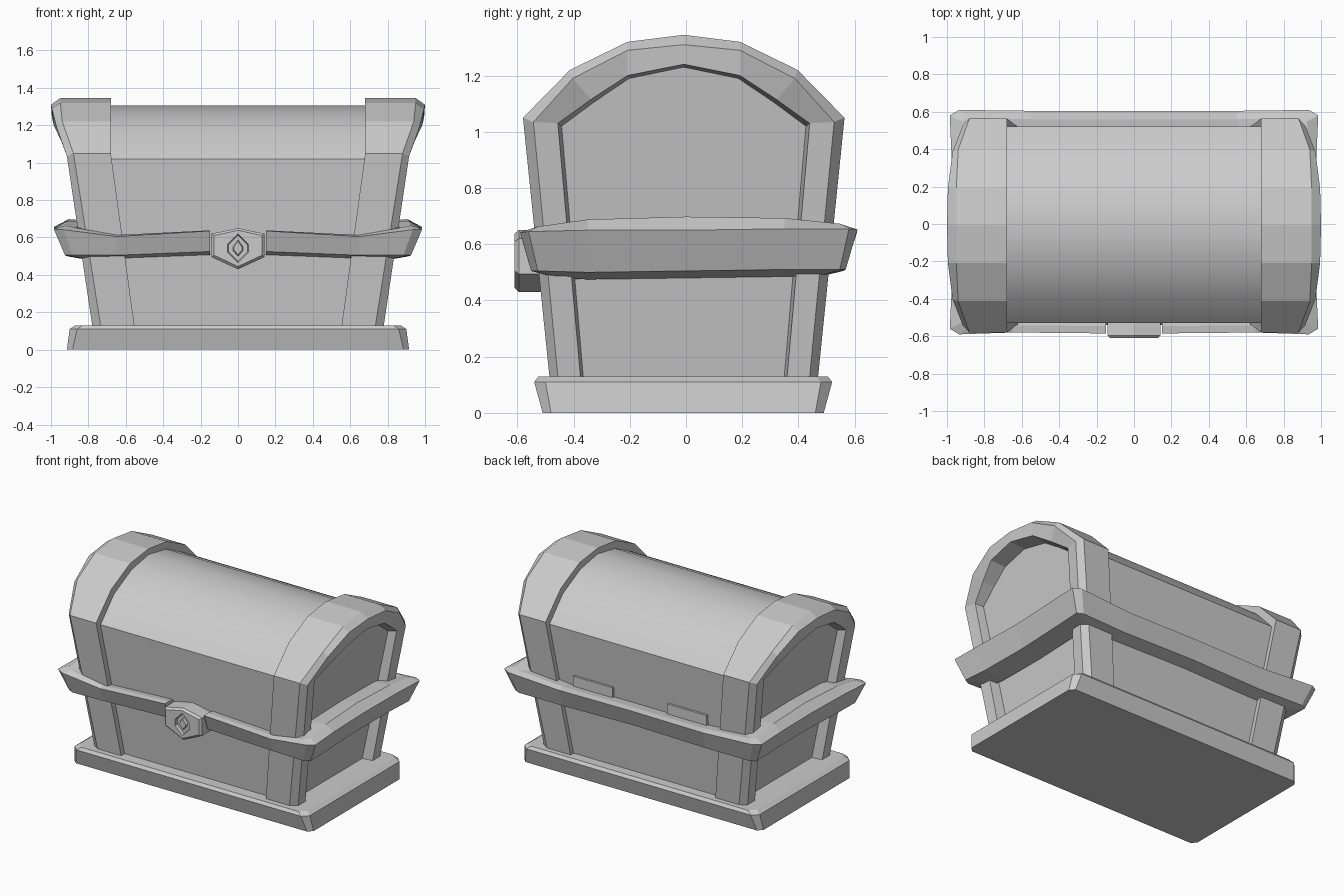
import bpy, bmesh

if "Cube" in bpy.data.objects:
    bpy.data.objects.remove(bpy.data.objects["Cube"])


def skin(name, loops, closed=True, cap_start=False, cap_end=False, mirror=False, smooth=None):
    """Bridge a list of equally long vertex loops into one object."""
    bm = bmesh.new()
    rings = [[bm.verts.new(p) for p in loop] for loop in loops]
    n = len(rings[0])
    for a, b in zip(rings, rings[1:]):
        for i in range(n if closed else n - 1):
            j = (i + 1) % n
            bm.faces.new((a[i], a[j], b[j], b[i]))
    if cap_start:
        bm.faces.new(rings[0][::-1])
    if cap_end:
        bm.faces.new(rings[-1])
    bmesh.ops.recalc_face_normals(bm, faces=bm.faces)
    me = bpy.data.meshes.new(name)
    bm.to_mesh(me)
    bm.free()
    ob = bpy.data.objects.new(name, me)
    bpy.context.collection.objects.link(ob)
    if mirror:
        ob.modifiers.new("Mirror", 'MIRROR').use_axis[0] = True
    if smooth:
        bpy.context.view_layer.objects.active = ob
        ob.select_set(True)
        bpy.ops.object.shade_smooth_by_angle(angle=smooth)
        ob.select_set(False)
    return ob


def octagon(x, y, c, z):
    """Rectangle with cut corners."""
    return [(x, y - c, z), (x - c, y, z), (c - x, y, z), (-x, y - c, z),
            (-x, c - y, z), (c - x, -y, z), (x - c, -y, z), (x, c - y, z)]


def arch(half):
    """Full arch from (x, y, z) points running foot to crown."""
    return [(x, -y, z) for x, y, z in half] + [p for p in half[-2::-1]]


# plinth
base = skin("base", [octagon(.915, .50, .03, 0), octagon(.90, .53, .04, .11),
                     octagon(.87, .515, .04, .13)], cap_start=True, cap_end=True)
base.location.y = -.01

# trunk body and barrel lid, one extruded profile
profile = [(.44, .1), (.525, 1.02), (.38, 1.175), (.19, 1.27), (0, 1.305)]
body = skin("body_and_lid", [arch([(x, y, z) for y, z in profile]) for x in (-.7, .7)],
            closed=True, cap_start=True, cap_end=True, smooth=.6)
body.location.y = -.005

# end frames: legs and arched band with a bevelled rim and a sunk side panel
inner = [(.55, .43, .1), (.68, .51, 1.0), (.68, .37, 1.16), (.68, .18, 1.26), (.68, 0, 1.29)]
step = [(.55, .475, .1), (.68, .572, 1.05), (.68, .405, 1.22), (.68, .2, 1.32), (.68, 0, 1.345)]
outer = [(.73, .475, .1), (.88, .572, 1.05), (.94, .405, 1.22), (.95, .2, 1.32), (.95, 0, 1.345)]
rim = [(.775, .445, .1), (.915, .535, 1.035), (.97, .395, 1.19), (.995, .2, 1.29), (1.0, 0, 1.31)]
mouth = [(.775, .365, .1), (.905, .448, 1.03), (.945, .33, 1.115), (.985, .2, 1.2), (.995, 0, 1.24)]
panel = [(.70 + .16 * (z - .1), y * .97, z - .01) for _, y, z in mouth]
frame = skin("end_frames", [arch(h) for h in (inner, step, outer, rim, mouth, panel)],
             closed=False, cap_end=True, mirror=True)
frame.location.y = -.008

# belt: outer x, y, inward x, y, top z, bottom z, ridge rise
path = [(.15, -.585, 0, .13, .635, .50, .0),
        (.65, -.58, 0, .13, .605, .48, .005),
        (.935, -.59, -.17, .13, .642, .48, .01),
        (.985, -.56, -.2, .11, .645, .48, .015),
        (.975, -.35, -.2, 0, .65, .475, .035),
        (.965, 0, -.2, 0, .65, .48, .045),
        (.975, .35, -.2, 0, .655, .485, .035),
        (.985, .58, -.2, -.11, .655, .485, .015),
        (.935, .61, -.17, -.14, .652, .485, .01),
        (.55, .605, 0, -.15, .63, .48, .005),
        (0, .605, 0, -.15, .635, .49, .0)]
sections = []
for x, y, ix, iy, zt, zb, rise in path:
    cut = [(1, zt + rise - .01), (.3, zt + rise + .003), (0, zt), (.3, zb + .025), (1, zb)]
    sections.append([(x + ix * f, y + iy * f, z) for f, z in cut])
skin("belt", sections, cap_start=True, mirror=True)


def six(w, top, hi, lo, bottom, y):
    """Upright six-sided outline."""
    return [(0, y, top), (w, y, hi), (w, y, lo), (0, y, bottom), (-w, y, lo), (-w, y, hi)]


# clasp with a sunk keyhole ring
skin("clasp", [six(.142, .65, .62, .495, .43, -.46),
               six(.142, .65, .62, .495, .43, -.595),
               six(.128, .638, .61, .505, .445, -.61),
               six(.055, .62, .565, .52, .465, -.61),
               six(.05, .612, .562, .522, .472, -.59),
               six(.028, .588, .55, .53, .50, -.59),
               six(.022, .58, .547, .533, .508, -.606)], cap_start=True, cap_end=True)

# hinge plates on the back
skin("hinge_plates", [[(x, y, z) for x, z in ((.21, .56), (.51, .56), (.51, .70), (.21, .70))]
                      for y in (.46, .505)], cap_start=True, cap_end=True, mirror=True)
